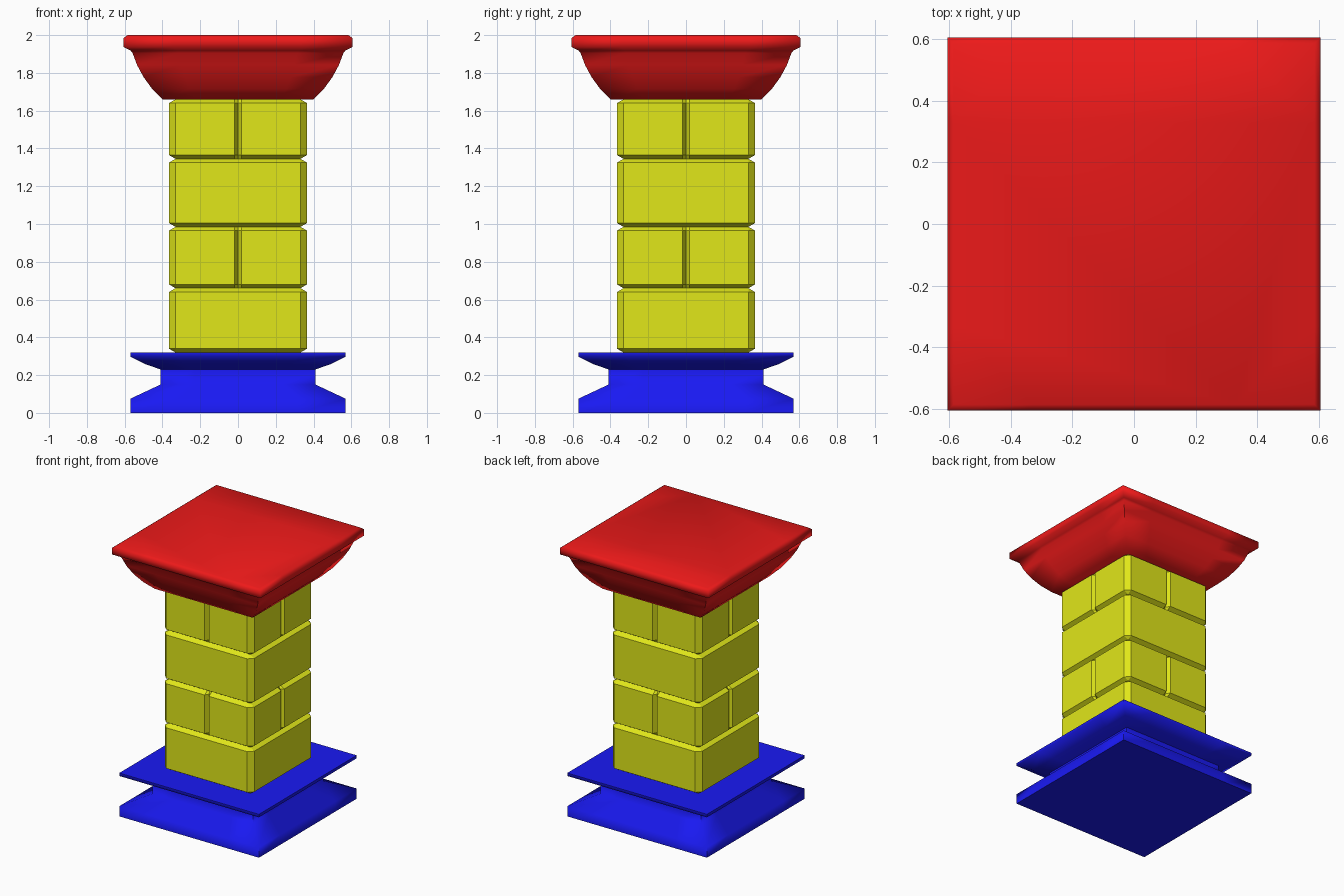
import bpy, bmesh
from math import radians

if "Cube" in bpy.data.objects:
    bpy.data.objects.remove(bpy.data.objects["Cube"])


def loft(name, rings, color, caps=True, smooth=None):
    """Skin a stack of equal-length rings of 3D points into one object."""
    bm = bmesh.new()
    rows = [[bm.verts.new(p) for p in ring] for ring in rings]
    n = len(rows[0])
    for a, b in zip(rows, rows[1:]):
        for i in range(n):
            j = (i + 1) % n
            bm.faces.new((a[i], a[j], b[j], b[i]))
    if caps:
        bm.faces.new(rows[0][::-1])
        bm.faces.new(rows[-1])
    bmesh.ops.remove_doubles(bm, verts=bm.verts, dist=0.0005)
    bmesh.ops.recalc_face_normals(bm, faces=bm.faces)
    mesh = bpy.data.meshes.new(name)
    bm.to_mesh(mesh)
    bm.free()
    mat = bpy.data.materials.new(name + "_paint")
    mat.diffuse_color = (*color, 1)
    mat.use_nodes = True
    mat.node_tree.nodes["Principled BSDF"].inputs["Base Color"].default_value = mat.diffuse_color
    mesh.materials.append(mat)
    ob = bpy.data.objects.new(name, mesh)
    bpy.context.collection.objects.link(ob)
    if smooth:
        bpy.ops.object.select_all(action='DESELECT')
        ob.select_set(True)
        bpy.context.view_layer.objects.active = ob
        bpy.ops.object.shade_smooth_by_angle(angle=radians(smooth))
    return ob


def four_sides(side, z):
    """Repeat one side's (along, out) points around the four sides."""
    pts = []
    for c, s in ((1, 0), (0, 1), (-1, 0), (0, -1)):
        pts += [(u * c + v * s, u * s - v * c, z) for u, v in side]
    return pts


def square(w, z):
    return four_sides([(-w, w), (-w * 0.56, w), (w * 0.56, w)], z)


# Base: plinth, waist and flared plate
base_profile = [(0.57, 0), (0.57, 0.075), (0.41, 0.15), (0.41, 0.23),
                (0.49, 0.258), (0.57, 0.298), (0.57, 0.32)]
loft("base", [square(w, z) for w, z in base_profile], (0.01, 0.01, 0.9), smooth=70)

# Cap: curved underside with a bevelled lip
cap_profile = [(0.40, 1.66), (0.455, 1.716), (0.50, 1.778), (0.535, 1.843),
               (0.558, 1.905), (0.568, 1.918), (0.605, 1.937),
               (0.605, 1.985), (0.585, 2.0)]
loft("cap", [square(w, z) for w, z in cap_profile], (0.85, 0.01, 0.01), smooth=70)

# Brick shaft: chamfered courses, alternate ones split by a vertical groove
W, D, G = 0.365, 0.034, 0.018


def course(z0, z1, split):
    k = W - D
    seam = [(-k, k), (-G, k), (0, k), (G, k), (k, k)]
    face = [(-k, W), (-G, W), (0, k if split else W), (G, W), (k, W)]
    return [four_sides(seam, z0), four_sides(face, z0 + 0.02),
            four_sides(face, z1 - 0.02), four_sides(seam, z1)]


levels = [0.32, 0.66, 0.985, 1.345, 1.66]
rings = []
for i in range(4):
    tier = course(levels[i], levels[i + 1], i % 2 == 1)
    rings += tier if i == 0 else tier[1:]
loft("brick_shaft", rings, (0.75, 0.8, 0.01), caps=False)
